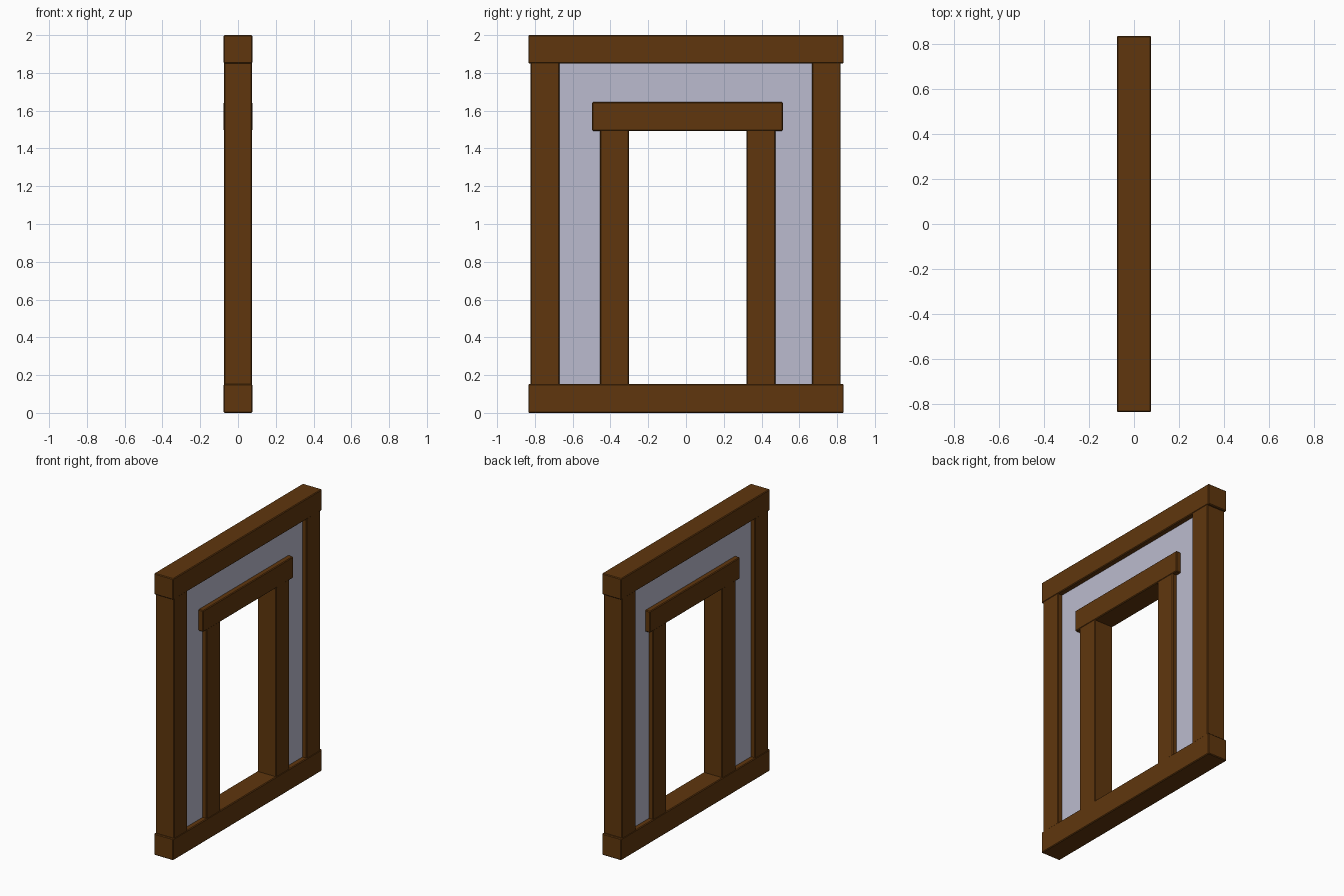
import bpy, bmesh

if "Cube" in bpy.data.objects:
    bpy.data.objects.remove(bpy.data.objects["Cube"])


def material(name, color):
    m = bpy.data.materials.new(name)
    m.diffuse_color = color
    m.use_nodes = True
    m.node_tree.nodes["Principled BSDF"].inputs["Base Color"].default_value = m.diffuse_color
    return m


wood = material("dark_wood", (0.115, 0.037, 0.004, 1))
plaster = material("pale_plaster", (0.50, 0.50, 0.62, 1))


def finish(name, bm, mat):
    bmesh.ops.recalc_face_normals(bm, faces=bm.faces)
    mesh = bpy.data.meshes.new(name)
    bm.to_mesh(mesh)
    bm.free()
    mesh.materials.append(mat)
    obj = bpy.data.objects.new(name, mesh)
    bpy.context.collection.objects.link(obj)
    return obj


def timber(name, half_x, y0, y1, z0, z1):
    """Box beam with slightly chamfered edges."""
    bm = bmesh.new()
    bmesh.ops.create_cube(bm, size=1)
    for v in bm.verts:
        v.co = (v.co.x * 2 * half_x,
                y0 + (v.co.y + 0.5) * (y1 - y0),
                z0 + (v.co.z + 0.5) * (z1 - z0))
    bmesh.ops.bevel(bm, geom=bm.edges[:], offset=0.005, segments=1,
                    affect='EDGES')
    return finish(name, bm, wood)


# Outer frame
timber("bottom_beam", 0.076, -0.835, 0.835, 0.0, 0.153)
timber("top_beam", 0.076, -0.835, 0.835, 1.85, 2.0)
for side, y in (("left", -0.747), ("right", 0.743)):
    timber(side + "_outer_post", 0.073, y - 0.076, y + 0.076, 0.145, 1.857)

# Doorway frame, slightly off centre
for side, y in (("left", -0.379), ("right", 0.397)):
    timber(side + "_door_post", 0.073, y - 0.076, y + 0.076, 0.145, 1.50)
timber("door_lintel", 0.076, -0.498, 0.513, 1.493, 1.645)

# Wall panel around the doorway, recessed behind the timbers
outline = [(-0.70, 0.13), (-0.70, 1.88), (0.70, 1.88), (0.70, 0.13),
           (0.40, 0.13), (0.40, 1.57), (-0.38, 1.57), (-0.38, 0.13)]
bm = bmesh.new()
face = bm.faces.new([bm.verts.new((-0.04, y, z)) for y, z in outline])
ext = bmesh.ops.extrude_face_region(bm, geom=[face])
bmesh.ops.translate(bm, vec=(0.08, 0, 0),
                    verts=[g for g in ext["geom"]
                           if isinstance(g, bmesh.types.BMVert)])
finish("wall_panel", bm, plaster)
